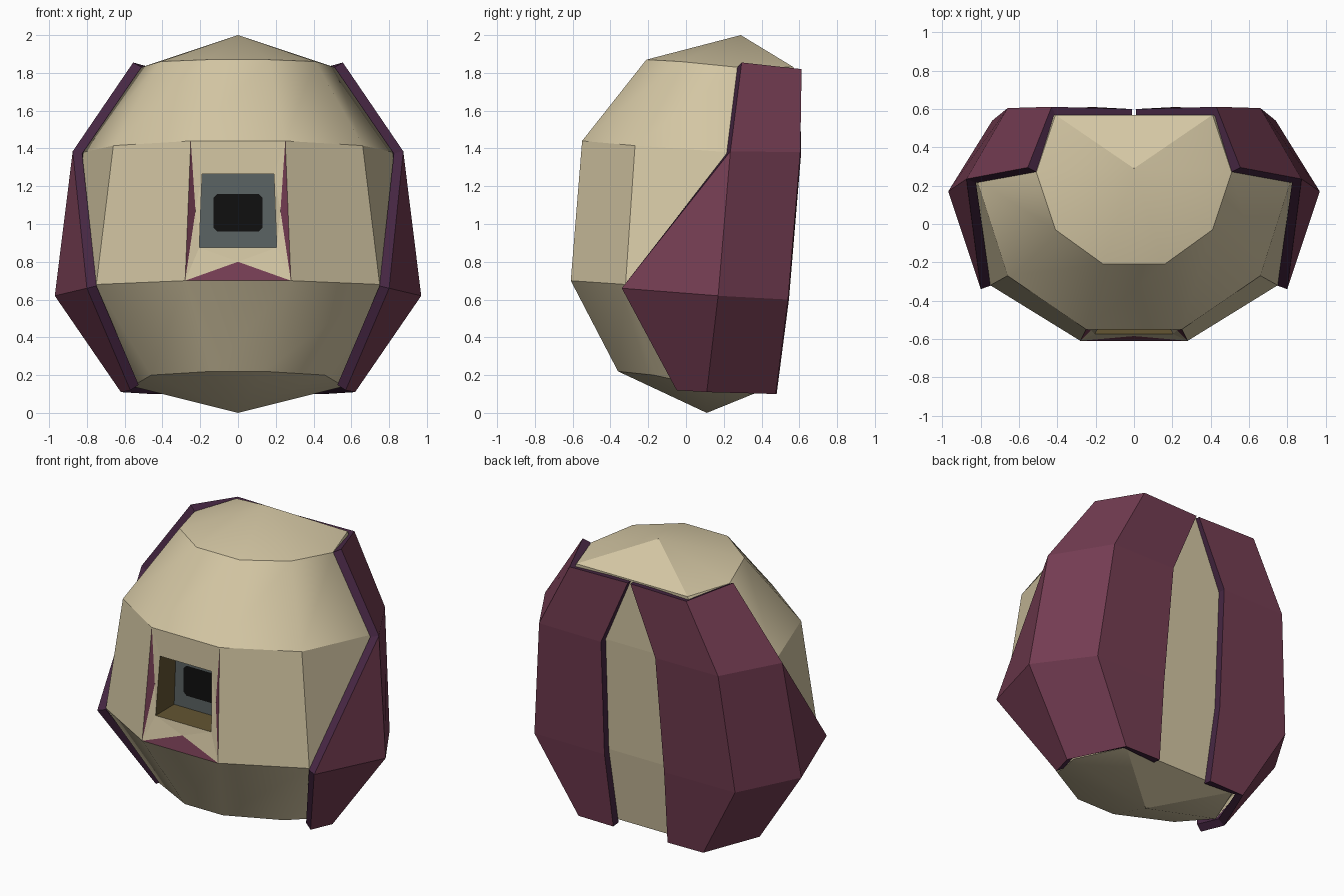
import bpy, bmesh, math

if "Cube" in bpy.data.objects:
    bpy.data.objects.remove(bpy.data.objects["Cube"])


def material(name, rgb, rough=0.8):
    m = bpy.data.materials.new(name)
    m.use_nodes = True
    m.diffuse_color = (*rgb, 1)
    bsdf = m.node_tree.nodes["Principled BSDF"]
    bsdf.inputs["Base Color"].default_value = (*rgb, 1)
    bsdf.inputs["Roughness"].default_value = rough
    return m


TAN = material("tan", (0.66, 0.57, 0.37))
MAROON = material("maroon", (0.175, 0.046, 0.085))
PURPLE = material("dark purple", (0.062, 0.02, 0.056))
OLIVE = material("olive brown", (0.125, 0.09, 0.032))
GRAY = material("slate gray", (0.105, 0.125, 0.125))
BLACK = material("black", (0.005, 0.005, 0.005))


def build(name, verts, faces, mats, index=None):
    """Make an object from points and faces; index gives a material per face."""
    me = bpy.data.meshes.new(name)
    me.from_pydata(verts, [], faces)
    for m in mats:
        me.materials.append(m)
    for i, p in enumerate(me.polygons):
        p.material_index = index[i] if index else 0
    ob = bpy.data.objects.new(name, me)
    bpy.context.collection.objects.link(ob)
    return ob


# Body: four rings of half-sections (front, front corner, side, back), mirrored
rings = [
    [(.14, -.36, .22), (.46, -.17, .20), (.56, .10, .14), (.42, .43, .13)],
    [(.28, -.61, .70), (.75, -.32, .68), (.90, .16, .63), (.69, .50, .62)],
    [(.25, -.55, 1.44), (.66, -.27, 1.415), (.82, .23, 1.38), (.61, .56, 1.38)],
    [(.16, -.21, 1.87), (.41, -.03, 1.86), (.51, .27, 1.83), (.41, .57, 1.83)],
]
verts, faces = [], []
for ring in rings:
    verts += ring + [(-x, y, z) for x, y, z in reversed(ring)]
for r in range(3):
    for c in range(8):
        d = (c + 1) % 8
        a, b, e, f = r * 8 + c, r * 8 + d, r * 8 + 8 + d, r * 8 + 8 + c
        if r == 1 and c == 7:
            continue                      # opening for the front window
        if r == 1 and c == 1:
            faces += [(a, e, f), (a, b, e)]
        elif r == 1 and c == 5:
            faces += [(a, b, f), (b, e, f)]
        else:
            faces.append((a, b, e, f))
verts += [(0, .11, 0), (0, .29, 2)]
for c in range(8):
    d = (c + 1) % 8
    faces += [(32, d, c), (33, 24 + c, 24 + d)]
body = build("body", verts, faces, [TAN])

# Soft shading around the top and bottom bands, crisp edges elsewhere
bm = bmesh.new()
bm.from_mesh(body.data)
for f in bm.faces:
    f.smooth = True
for e in bm.edges:
    i, j = sorted(v.index for v in e.verts)
    band = (i // 8, j // 8)
    back = any(v.co.y > .4 for v in e.verts)
    e.smooth = not back and (band in ((0, 1), (2, 3)) or j >= 32)
bm.to_mesh(body.data)
bm.free()

# Side shells: outer surface, thickened with a dark rim, then mirrored
grid = [
    [(0.01, .60, 1.82), (.43, .612, 1.82), (.555, .295, 1.855)],
    [(.20, .61, 1.38), (.66, .605, 1.38), (.875, .235, 1.385)],
    [(.22, .545, .60), (.74, .54, .60), (.97, .17, .62), (.80, -.34, .66)],
    [(.20, .48, .10), (.46, .475, .10), (.62, .11, .11), (.57, -.05, .12)],
]
points = [p for row in grid for p in row]
key = {(r, c): points.index(p) for r, row in enumerate(grid) for c, p in enumerate(row)}
faces = []
for r in range(3):
    for c in range(3):
        quad = [(r, c), (r, c + 1), (r + 1, c + 1), (r + 1, c)]
        loop = [key[k] for k in quad if k in key]
        if len(loop) > 2:
            faces.append(loop)
shell = build("side_shells", points, faces, [MAROON, PURPLE])
solid = shell.modifiers.new("thickness", 'SOLIDIFY')
solid.thickness = .055
solid.offset = -1
solid.material_offset = 1
solid.material_offset_rim = 1
shell.modifiers.new("mirror", 'MIRROR').use_mirror_merge = False

# Window frame: bottom-left, bottom-right, top-right, top-left corners,
# pinched edge middles, then the hole front and the hole back
outer = [(-.28, -.61, .70), (.28, -.61, .70), (.25, -.55, 1.44), (-.25, -.55, 1.44)]
mids = [(0, -.585, .80), (.225, -.555, 1.07), (-.225, -.555, 1.07)]
hole = [(-.205, -.575, .875), (.205, -.575, .875), (.19, -.55, 1.265), (-.19, -.55, 1.265)]
deep = [(x, -.38, z) for x, y, z in hole]
frame_faces = [
    (7, 8, 4), (0, 4, 7), (4, 1, 8),       # below the hole
    (1, 5, 8), (8, 5, 9), (5, 2, 9),       # right of it
    (10, 9, 2, 3),                         # above it
    (3, 6, 10), (6, 7, 10), (6, 0, 7),     # left of it
]
gap_faces = [(0, 1, 4), (1, 2, 5), (0, 6, 3)]
wall_faces = [(7 + i, 7 + (i + 1) % 4, 11 + (i + 1) % 4, 11 + i) for i in range(4)]
build("window_frame", outer + mids + hole + deep,
      frame_faces + gap_faces + wall_faces + [(11, 12, 13, 14)],
      [TAN, MAROON, OLIVE, GRAY],
      [0] * 10 + [1] * 3 + [2] * 4 + [3])

# Screen: thin plate with clipped corners at the back of the window
w, h, k = .13, .10, .02
half = [(w, -h + k), (w, h - k), (w - k, h), (-w + k, h)]
outline = half + [(-x, -z) for x, z in half]
screen = build("screen", [(x, -.386, 1.06 + z) for x, z in outline], [range(8)], [BLACK])
